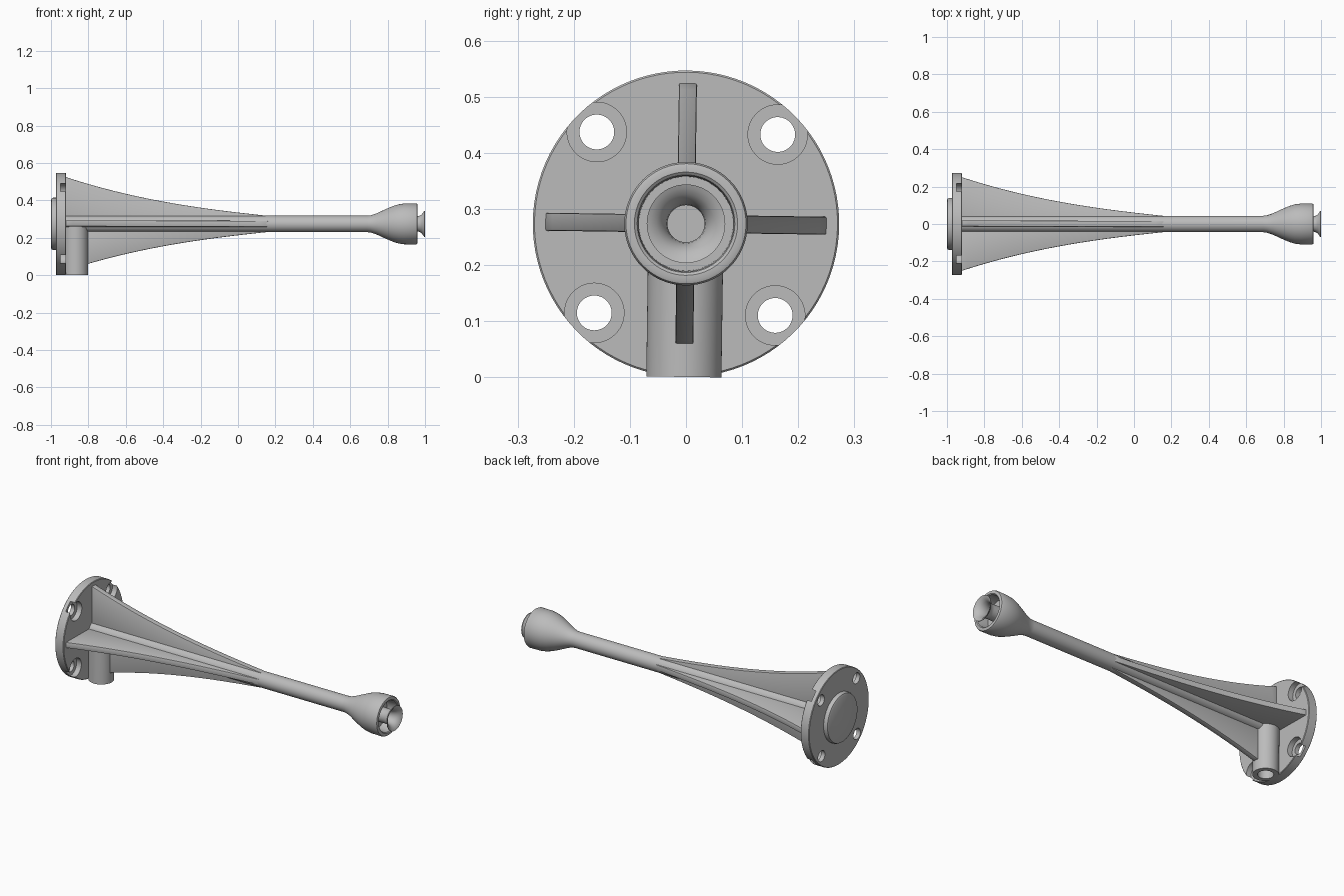
import bpy, bmesh, math
from mathutils import Matrix, Vector

if "Cube" in bpy.data.objects:
    bpy.data.objects.remove(bpy.data.objects["Cube"], do_unlink=True)

metal = bpy.data.materials.new("plain grey")
metal.use_nodes = True
GREY = (0.5, 0.5, 0.5, 1)
metal.diffuse_color = GREY
metal.node_tree.nodes["Principled BSDF"].inputs["Base Color"].default_value = GREY

# Whole part lies along x and is turned slightly about its axis
PLACE = Matrix.Translation((0, 0, 0.274)) @ Matrix.Rotation(math.radians(-0.8), 4, 'X')


def finish(name, bm, matrix=Matrix()):
    bmesh.ops.remove_doubles(bm, verts=bm.verts, dist=1e-5)
    bmesh.ops.recalc_face_normals(bm, faces=bm.faces)
    bm.transform(PLACE @ matrix)
    mesh = bpy.data.meshes.new(name)
    bm.to_mesh(mesh)
    bm.free()
    mesh.materials.append(metal)
    obj = bpy.data.objects.new(name, mesh)
    bpy.context.collection.objects.link(obj)
    return obj


def lathe(name, profile, matrix=Matrix(), steps=64):
    """Spin (x, radius) points about the x axis."""
    bm = bmesh.new()
    verts = [bm.verts.new((x, 0, r)) for x, r in profile]
    edges = [bm.edges.new(pair) for pair in zip(verts, verts[1:])]
    bmesh.ops.spin(bm, geom=verts + edges, cent=(0, 0, 0), axis=(1, 0, 0),
                   angle=math.tau, steps=steps)
    return finish(name, bm, matrix)


def bake(obj):
    graph = bpy.context.evaluated_depsgraph_get()
    mesh = bpy.data.meshes.new_from_object(obj.evaluated_get(graph))
    obj.modifiers.clear()
    obj.data = mesh


def smooth(obj, angle=32):
    bpy.ops.object.select_all(action='DESELECT')
    obj.select_set(True)
    bpy.context.view_layer.objects.active = obj
    bpy.ops.object.shade_smooth_by_angle(angle=math.radians(angle))


# Flange with rounded rear boss
flange = lathe("mounting_flange", [
    (-1, 0), (-1, 0.128), (-0.996, 0.136), (-0.988, 0.14), (-0.974, 0.14),
    (-0.974, 0.27), (-0.971, 0.273), (-0.923, 0.273), (-0.92, 0.27), (-0.92, 0)], steps=96)

# Bolt holes with counterbores that break through the rim
cutters = []
for i in range(4):
    spot = Matrix.Rotation(math.pi * (i + 0.5) / 2, 4, 'X') @ Matrix.Translation((0, 0, 0.228))
    cutter = lathe("bolt_cutter", [(-1.05, 0), (-1.05, 0.031), (-0.95, 0.031),
                                   (-0.95, 0.053), (-0.85, 0.053), (-0.85, 0)], spot, 48)
    cutter.hide_render = True
    cutters.append(cutter)
    mod = flange.modifiers.new("bolt", 'BOOLEAN')
    mod.operation, mod.solver, mod.object = 'DIFFERENCE', 'EXACT', cutter
bake(flange)
for cutter in cutters:
    bpy.data.objects.remove(cutter, do_unlink=True)
smooth(flange)

# Rod, flared head and the recess inside it
smooth(lathe("rod_and_head", [
    (-0.94, 0), (-0.94, 0.044), (0.69, 0.044), (0.71, 0.046), (0.74, 0.056), (0.79, 0.079),
    (0.83, 0.096), (0.86, 0.105), (0.89, 0.109), (0.952, 0.11), (0.958, 0.107), (0.96, 0.102),
    (0.96, 0.092), (0.956, 0.087), (0.948, 0.085), (0.89, 0.084), (0.89, 0)]))

# Trumpet nozzle inside the head
smooth(lathe("nozzle", [
    (0.88, 0.042), (0.95, 0.04), (0.968, 0.042), (0.982, 0.05), (0.996, 0.07), (1, 0.07),
    (0.997, 0.063), (0.99, 0.052), (0.978, 0.042), (0.96, 0.035), (0.945, 0.033),
    (0.92, 0.033), (0.92, 0)]))

# Port hanging from the rod beside the flange, with a blind bore
down = Matrix.Translation((-0.868, 0, 0)) @ Matrix.Rotation(math.pi / 2, 4, 'Y')
smooth(lathe("side_port", [
    (0.004, 0), (0.004, 0.067), (0.273, 0.067), (0.273, 0.041), (0.2, 0.041), (0.2, 0)], down))


# Four curved ribs; the lower one starts at the port
RIB_TIP = 0.16


def rib_height(x):
    t = max(0, RIB_TIP - x) / 1.08
    return 0.043 + 0.115 * t + 0.092 * t ** 2.6


def rib(name, start, turn):
    count, half = 24, 0.016
    xs = [start + (RIB_TIP - start) * i / count for i in range(count + 1)]
    outline = [(start, 0)] + [(x, rib_height(x)) for x in xs] + [(RIB_TIP, 0)]
    bm = bmesh.new()
    face = bm.faces.new([bm.verts.new((x, -half, z)) for x, z in outline])
    out = bmesh.ops.extrude_face_region(bm, geom=[face], use_keep_orig=True)
    moved = [v for v in out["geom"] if isinstance(v, bmesh.types.BMVert)]
    bmesh.ops.translate(bm, verts=moved, vec=Vector((0, 2 * half, 0)))
    obj = finish(name, bm, Matrix.Rotation(turn, 4, 'X'))
    mod = obj.modifiers.new("soft edge", 'BEVEL')
    mod.width, mod.segments, mod.angle_limit = 0.003, 2, math.radians(60)
    bake(obj)
    smooth(obj)


for i, side in enumerate(("top", "front", "bottom", "back")):
    rib(side + "_rib", -0.82 if side == "bottom" else -0.93, i * math.pi / 2)
